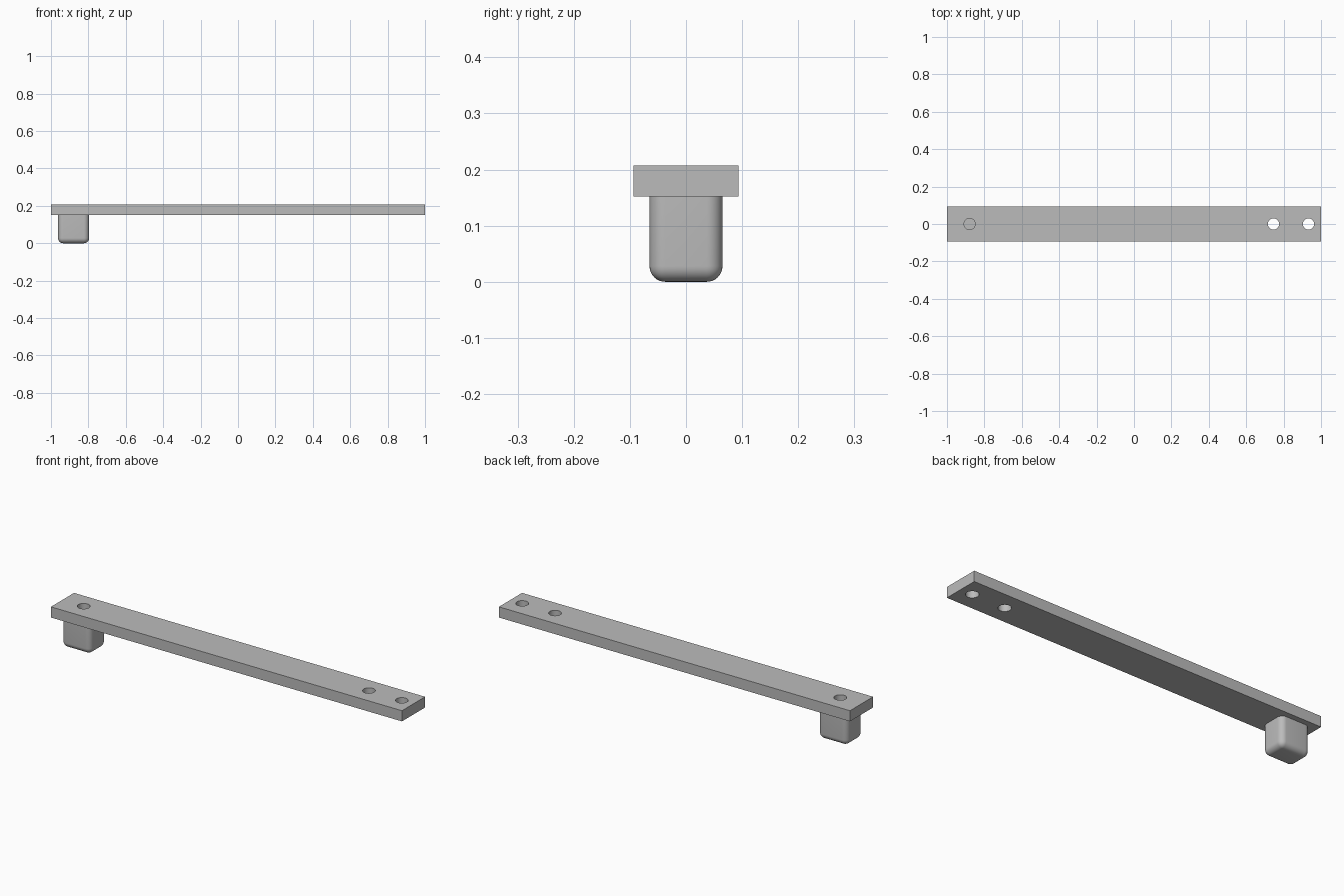
import bpy
import bmesh
from math import radians

cube = bpy.data.objects.get("Cube")
if cube:
    bpy.data.objects.remove(cube, do_unlink=True)

grey = bpy.data.materials.new("plain_grey")
grey.use_nodes = True
colour = (0.5, 0.5, 0.5, 1)
grey.diffuse_color = colour
grey.node_tree.nodes["Principled BSDF"].inputs["Base Color"].default_value = colour

BAR_BOTTOM, BAR_TOP = 0.152, 0.207
PEG_X = -0.879


def box(name, low, high):
    """Axis-aligned box between two corners."""
    centre = [(a + b) / 2 for a, b in zip(low, high)]
    bpy.ops.mesh.primitive_cube_add(size=1, location=centre)
    obj = bpy.context.object
    obj.name = name
    obj.scale = [b - a for a, b in zip(low, high)]
    bpy.ops.object.transform_apply(location=True, rotation=False, scale=True)
    obj.data.materials.append(grey)
    return obj


# Flat bar with one hole above the peg and two at the far end
bar = box("bar", (-1, -0.094, BAR_BOTTOM), (1, 0.094, BAR_TOP))
for x in (PEG_X, 0.746, 0.933):
    bpy.ops.mesh.primitive_cylinder_add(vertices=48, radius=0.03, depth=0.2,
                                        location=(x, 0, BAR_TOP - 0.03))
    cutter = bpy.context.object
    cutter.name = "hole_cutter"
    cut = bar.modifiers.new("hole", "BOOLEAN")
    cut.operation = "DIFFERENCE"
    cut.solver = "EXACT"
    cut.object = cutter
    bpy.context.view_layer.objects.active = bar
    bpy.ops.object.modifier_apply(modifier=cut.name)
    bpy.data.objects.remove(cutter, do_unlink=True)

# Peg under the bar, rounded everywhere except its top rim
peg = box("peg", (PEG_X - 0.083, -0.065, 0), (PEG_X + 0.083, 0.065, BAR_BOTTOM))
bm = bmesh.new()
bm.from_mesh(peg.data)
rounded = [e for e in bm.edges if min(v.co.z for v in e.verts) < 0.01]
bmesh.ops.bevel(bm, geom=rounded, offset=0.028, segments=8, profile=0.5,
                affect="EDGES", clamp_overlap=True)
bm.to_mesh(peg.data)
bm.free()

# Smooth the curved walls, keep the sharp edges
for obj in (bar, peg):
    bpy.ops.object.select_all(action="DESELECT")
    obj.select_set(True)
    bpy.context.view_layer.objects.active = obj
    bpy.ops.object.shade_smooth_by_angle(angle=radians(30))
